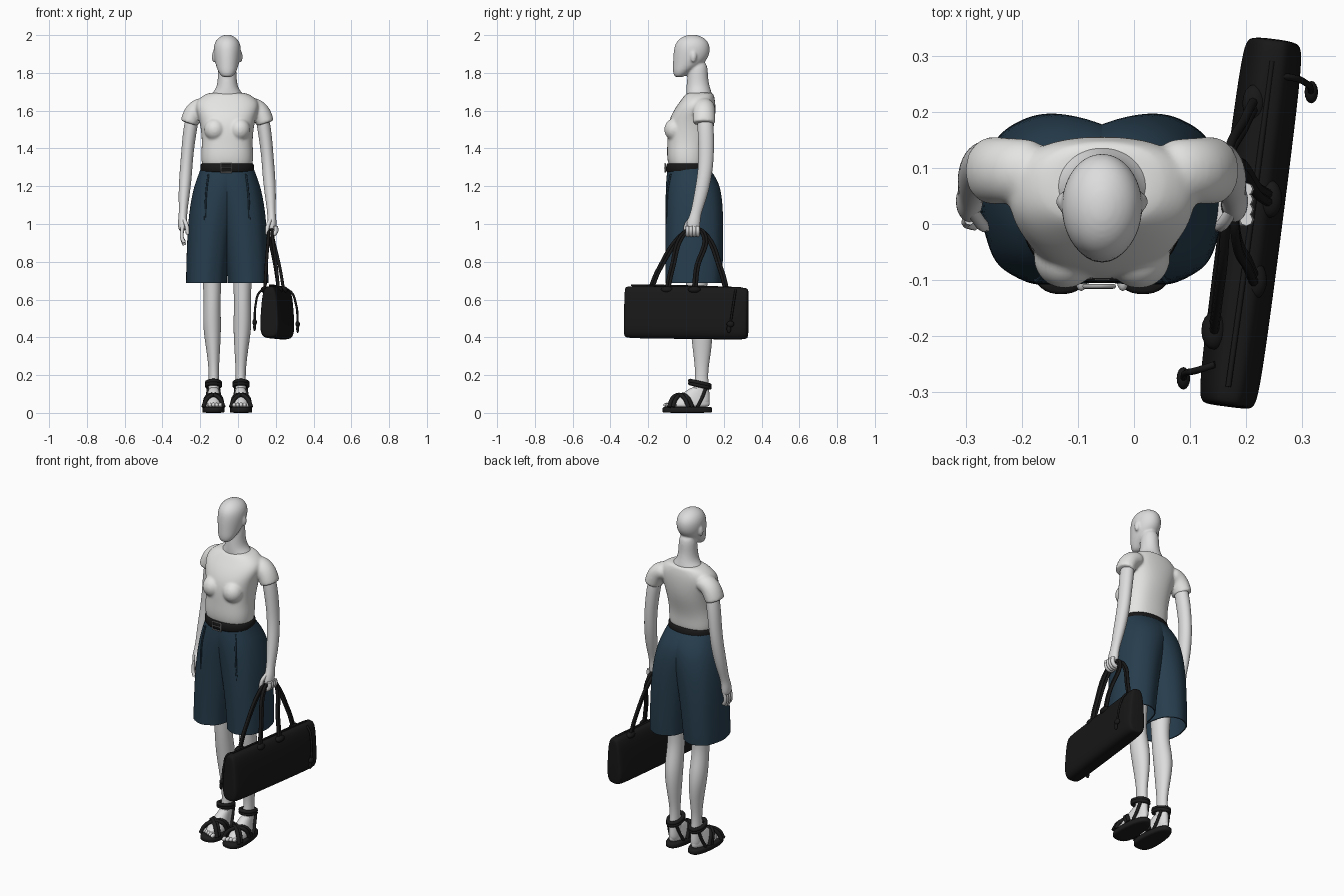
import bpy, bmesh, math
from mathutils import Vector, Matrix

if "Cube" in bpy.data.objects:
    bpy.data.objects.remove(bpy.data.objects["Cube"])

CX = -0.057  # centre line of the figure


def material(name, r, g, b):
    m = bpy.data.materials.new(name)
    m.diffuse_color = (r, g, b, 1)
    m.use_nodes = True
    m.node_tree.nodes["Principled BSDF"].inputs["Base Color"].default_value = (r, g, b, 1)
    return m


SKIN = material("pale grey skin", 0.72, 0.72, 0.72)
SHIRT = material("off white cloth", 0.78, 0.78, 0.77)
NAVY = material("dark teal cloth", 0.020, 0.047, 0.075)
BLACK = material("black leather", 0.009, 0.009, 0.009)
SOLE = material("black rubber", 0.012, 0.012, 0.012)
METAL = material("buckle metal", 0.4, 0.4, 0.4)


def loft(bm, rows, power=2.0, n=20, tilt=False, taper=0.0, caps=True, fold=0.0):
    """Skin elliptical rings (x, y, z, rx, ry); tilt turns them across the path."""
    rings = []
    for i, (x, y, z, rx, ry) in enumerate(rows):
        u, v = Vector((1, 0, 0)), Vector((0, 1, 0))
        if tilt:
            a, b = rows[max(i - 1, 0)], rows[min(i + 1, len(rows) - 1)]
            t = (Vector(b[:3]) - Vector(a[:3])).normalized()
            u = v.cross(t).normalized()
            v = t.cross(u)
        ring = []
        for k in range(n):
            a = 2 * math.pi * k / n
            c, s = math.cos(a), math.sin(a)
            px = math.copysign(abs(c) ** (2 / power), c)
            py = math.copysign(abs(s) ** (2 / power), s)
            f = 1 + fold * i / len(rows) * math.cos(n / 4 * a)
            p = Vector((x, y, z)) + u * (rx * px * f * (1 - taper * py)) + v * (ry * py * f)
            ring.append(bm.verts.new(p))
        rings.append(ring)
    for a, b in zip(rings, rings[1:]):
        for k in range(n):
            bm.faces.new((a[k], a[(k + 1) % n], b[(k + 1) % n], b[k]))
    if caps:
        bm.faces.new(rings[0])
        bm.faces.new(rings[-1])


def ball(bm, loc, size):
    m = Matrix.Translation(loc) @ Matrix.Diagonal((*size, 1))
    bmesh.ops.create_uvsphere(bm, u_segments=16, v_segments=10, radius=1, matrix=m)


def spans(rows, s=0):
    """Turn (z, offset, rx, y front, y back) into ring rows on side s."""
    return [(CX + s * d, (a + b) / 2, z, rx, (b - a) / 2) for z, d, rx, a, b in rows]


def finish(name, bm, mat, sub=2, voxel=0):
    bmesh.ops.recalc_face_normals(bm, faces=bm.faces[:])
    me = bpy.data.meshes.new(name)
    bm.to_mesh(me)
    bm.free()
    me.materials.append(mat)
    for p in me.polygons:
        p.use_smooth = True
    ob = bpy.data.objects.new(name, me)
    bpy.context.collection.objects.link(ob)
    if sub:
        ob.modifiers.new("round", "SUBSURF").levels = sub
        ob.modifiers["round"].render_levels = sub
    if voxel:
        r = ob.modifiers.new("blend", "REMESH")
        r.mode, r.voxel_size, r.use_smooth_shade = "VOXEL", voxel, True
        ob.modifiers.new("soften", "SMOOTH").iterations = 6
    return ob


def cord(name, pts, r, mat, cyclic=False, smooth=True):
    cu = bpy.data.curves.new(name, "CURVE")
    cu.dimensions = "3D"
    cu.bevel_depth, cu.bevel_resolution, cu.resolution_u = r, 2, 8
    cu.use_fill_caps = True
    sp = cu.splines.new("BEZIER" if smooth else "POLY")
    store = sp.bezier_points if smooth else sp.points
    store.add(len(pts) - 1)
    for p, co in zip(store, pts):
        if smooth:
            p.co = co
            p.handle_left_type = p.handle_right_type = "AUTO"
        else:
            p.co = (*co, 1)
    sp.use_cyclic_u = cyclic
    cu.materials.append(mat)
    ob = bpy.data.objects.new(name, cu)
    bpy.context.collection.objects.link(ob)
    return ob


# Featureless head with ears, and neck
bm = bmesh.new()
loft(bm, spans([(1.777, 0, .02, -.055, -.02), (1.785, 0, .035, -.065, .0), (1.81, 0, .05, -.07, .03),
                (1.84, 0, .061, -.07, .085), (1.88, 0, .07, -.069, .12), (1.92, 0, .074, -.066, .129),
                (1.955, 0, .07, -.058, .124), (1.982, 0, .053, -.035, .103),
                (1.997, 0, .028, -.005, .07), (2.002, 0, .008, .02, .045)]))
loft(bm, spans([(1.65, 0, .11, .0, .14), (1.685, 0, .09, .0, .14), (1.715, 0, .058, .0, .13),
                (1.77, 0, .049, .006, .115), (1.87, 0, .05, .015, .118)]))
for s in (-1, 1):
    ball(bm, (CX + s * .072, .04, 1.885), (.01, .016, .03))
finish("head_and_neck", bm, SKIN, voxel=.006)

# Shirt: torso, bust and sleeves blended together
bm = bmesh.new()
loft(bm, spans([(1.28, 0, .13, -.085, .105), (1.335, 0, .139, -.1, .113), (1.38, 0, .139, -.102, .115),
                (1.43, 0, .135, -.1, .125), (1.5, 0, .14, -.1, .146), (1.56, 0, .152, -.088, .156),
                (1.615, 0, .172, -.058, .158), (1.655, 0, .165, -.028, .155),
                (1.685, 0, .122, -.006, .148), (1.698, 0, .09, .01, .142)]), power=2.4)
for s in (-1, 1):
    ball(bm, (CX + s * .066, -.06, 1.5), (.058, .057, .06))
    loft(bm, [(CX + s * x, .095, z, a, b) for x, z, a, b in
              ((.1, 1.625, .045, .055), (.145, 1.62, .052, .058), (.175, 1.595, .054, .06),
               (.194, 1.555, .051, .061), (.2, 1.535, .048, .06), (.201, 1.532, .047, .059))], tilt=True)
finish("shirt", bm, SHIRT, voxel=.007)

# Wide shorts: two leg tubes that merge into one at the waist
for s, side in ((-1, "right"), (1, "left")):
    bm = bmesh.new()
    loft(bm, spans([(1.305, 0, .137, -.096, .115), (1.25, .015, .142, -.104, .158),
                    (1.18, .045, .137, -.108, .188), (1.05, .08, .124, -.108, .197),
                    (.9, .097, .116, -.108, .197), (.75, .108, .109, -.107, .193),
                    (.69, .11, .107, -.107, .19), (.687, .11, .107, -.107, .19)], s),
         power=2.2, n=32, caps=False, fold=.02)
    ob = finish(side + "_shorts_leg", bm, NAVY)
    ob.modifiers.new("cloth", "SOLIDIFY").thickness = .006

# Front pleats
for s in (-1, 1):
    for d in (.055, .1):
        cord("pleat", [(CX + s * d, -.094 + d * .12, 1.265), (CX + s * (d + .012), -.1, 1.16),
                       (CX + s * (d + .018), -.098, 1.0)], .005, NAVY)

# Belt with buckle and loops
bm = bmesh.new()
loft(bm, spans([(1.272, 0, .14, -.104, .125), (1.275, 0, .144, -.107, .127),
                (1.32, 0, .142, -.105, .122), (1.323, 0, .138, -.1, .118)]), power=2.2, n=32)
finish("belt", bm, BLACK, sub=1)
cord("buckle", [(CX + x, -.111, z) for x, z in ((-.032, 1.274), (.022, 1.274), (.022, 1.32), (-.032, 1.32))],
     .004, METAL, cyclic=True, smooth=False)
cord("buckle_pin", [(CX - .03, -.113, 1.297), (CX + .02, -.113, 1.297)], .003, METAL, smooth=False)

for s, side in ((-1, "right"), (1, "left")):
    # Arm
    bm = bmesh.new()
    loft(bm, [(CX + s * x, y, z, a, b) for x, y, z, a, b in
              ((.175, .097, 1.61, .035, .04), (.198, .105, 1.5, .037, .044), (.213, .108, 1.36, .032, .041),
               (.22, .1, 1.26, .034, .039), (.229, .078, 1.15, .03, .036), (.234, .053, 1.06, .021, .027),
               (.236, .043, 1.02, .025, .034), (.237, .037, .98, .024, .036), (.235, .035, .965, .018, .03))],
         tilt=True)
    finish(side + "_arm", bm, SKIN)

    # Leg
    bm = bmesh.new()
    loft(bm, spans([(.95, .09, .07, -.03, .13), (.7, .08, .05, 0, .115), (.6, .08, .044, .005, .108),
                    (.5, .081, .048, .015, .133), (.42, .079, .046, .026, .142), (.33, .074, .036, .036, .135),
                    (.22, .071, .026, .05, .115), (.15, .071, .028, .045, .12),
                    (.08, .071, .031, .02, .127), (.03, .071, .031, .02, .127)], s))
    finish(side + "_leg", bm, SKIN)

    # Foot and toes
    fx = CX + s * .073
    bm = bmesh.new()
    loft(bm, spans([(.025, .073, .046, -.1, .125), (.05, .073, .046, -.095, .128), (.075, .073, .04, -.06, .125),
                    (.105, .072, .032, -.015, .12), (.14, .071, .022, .03, .11)], s), taper=.22)
    for k in range(5):
        ball(bm, (fx - s * (.036 - .018 * k), -.1 + .008 * k, .042), (.011, .02, .012))
    finish(side + "_foot", bm, SKIN)

    # Sandal
    bm = bmesh.new()
    loft(bm, spans([(0, .073, .056, -.122, .136), (.004, .073, .058, -.126, .14),
                    (.028, .073, .058, -.126, .14), (.033, .073, .055, -.122, .136)], s),
         power=2.6, taper=.16, n=28)
    finish(side + "_sandal_sole", bm, SOLE, sub=1)
    for q in (-1, 1):
        for dy in (0, .02):
            cord(side + "_cross_strap", [(fx - q * .054, -.09 + dy, .03), (fx - q * .034, -.073 + dy, .075),
                                         (fx, -.045 + dy, .095), (fx + q * .035, -.015 + dy, .085),
                                         (fx + q * .047, .015 + dy, .03)], .011, SOLE)
        cord(side + "_heel_strap", [(fx + q * .042, .06, .03), (fx + q * .034, .085, .08),
                                    (fx + q * .025, .11, .145)], .009, SOLE)
    ring = [(fx + .035 * math.cos(a), .073 + .052 * math.sin(a), -.012 * math.sin(a)) for a in
            [k * math.pi / 4 for k in range(8)]]
    for z in (.145, .158):
        cord(side + "_ankle_strap", [(x, y, z + dz) for x, y, dz in ring], .011, SOLE, cyclic=True)

# Hanging right hand and closed left hand
for k in range(4):
    y, drop = .008 + .018 * k, .012 * abs(k - 1.3)
    x = CX - .236
    cord("right_finger", [(x, y, .985), (x - .004, y - .006, .93), (x + .008, y - .01, .885 + drop)], .010, SKIN)
    x = CX + .227
    cord("left_finger", [(x + .03, y, .99), (x + .03, y, .958), (x + .008, y, .942),
                         (x - .016, y, .955), (x - .014, y, .98)], .0115, SKIN)
for s, side in ((-1, "right"), (1, "left")):
    cord(side + "_thumb", [(CX + s * .232, .025, 1.03), (CX + s * .215, .0, .99),
                           (CX + s * .208, -.004, .945)], .011, SKIN)

# Duffel bag: lofted lengthwise, then laid along its axis
bm = bmesh.new()
loft(bm, [(0, 0, z, .051 * f, .139 * g) for z, f, g in
          ((-.33, .7, .9), (-.324, .88, .96), (-.3, 1, 1), (-.15, 1.04, 1), (.15, 1.04, 1),
           (.3, 1, 1), (.324, .88, .96), (.33, .7, .9))], power=3.4, n=28, taper=.2)
bag = finish("bag_body", bm, BLACK)
side_dir = Vector((1, -.13, 0)).normalized()
long_dir = side_dir.cross(Vector((0, 0, 1)))
long_dir.z = .025
turn = Matrix((side_dir, (0, 0, 1), long_dir)).transposed().to_4x4()
bag.matrix_world = Matrix.Translation((.208, .002, .53)) @ turn
cord("bag_zip", [(.168, -.29, .676), (.208, 0, .671), (.246, .29, .661)], .005, BLACK)

# Bag handles gathered in the hand, with their patches
for x, rows in ((.18, ((.215, -.1), (.242, .045))), (.162, ((.142, -.19), (.215, .215)))):
    (xa, ya), (xb, yb) = rows
    for w in (-.007, .007):
        cord("bag_handle", [(xa, ya + w, .645), (xa + .3 * (x - xa), .75 * ya + w, .76),
                            (x, -.005 + w, .955), (x, .04, .975), (x, .09 + w, .955),
                            (xb + .3 * (x - xb), .09 + .75 * (yb - .09) + w, .76), (xb, yb + w, .645)], .0085, BLACK)
    bm = bmesh.new()
    for px, py in rows:
        ball(bm, (px, py, .652), (.022, .034, .018))
    finish("handle_patch", bm, BLACK, sub=0)

# Drawstring ties with knots at both ends of the bag
for pts in ([(.145, -.25, .655), (.115, -.26, .64), (.093, -.265, .57), (.088, -.275, .48)],
            [(.225, .265, .655), (.275, .262, .645), (.308, .25, .57), (.316, .235, .47)]):
    cord("bag_tie", pts, .006, BLACK)
    x, y, z = pts[-1]
    bm = bmesh.new()
    ball(bm, (x, y, z), (.012, .02, .017))
    ball(bm, (x, y - .008, z - .025), (.008, .012, .022))
    finish("tie_knot", bm, BLACK, sub=0)
